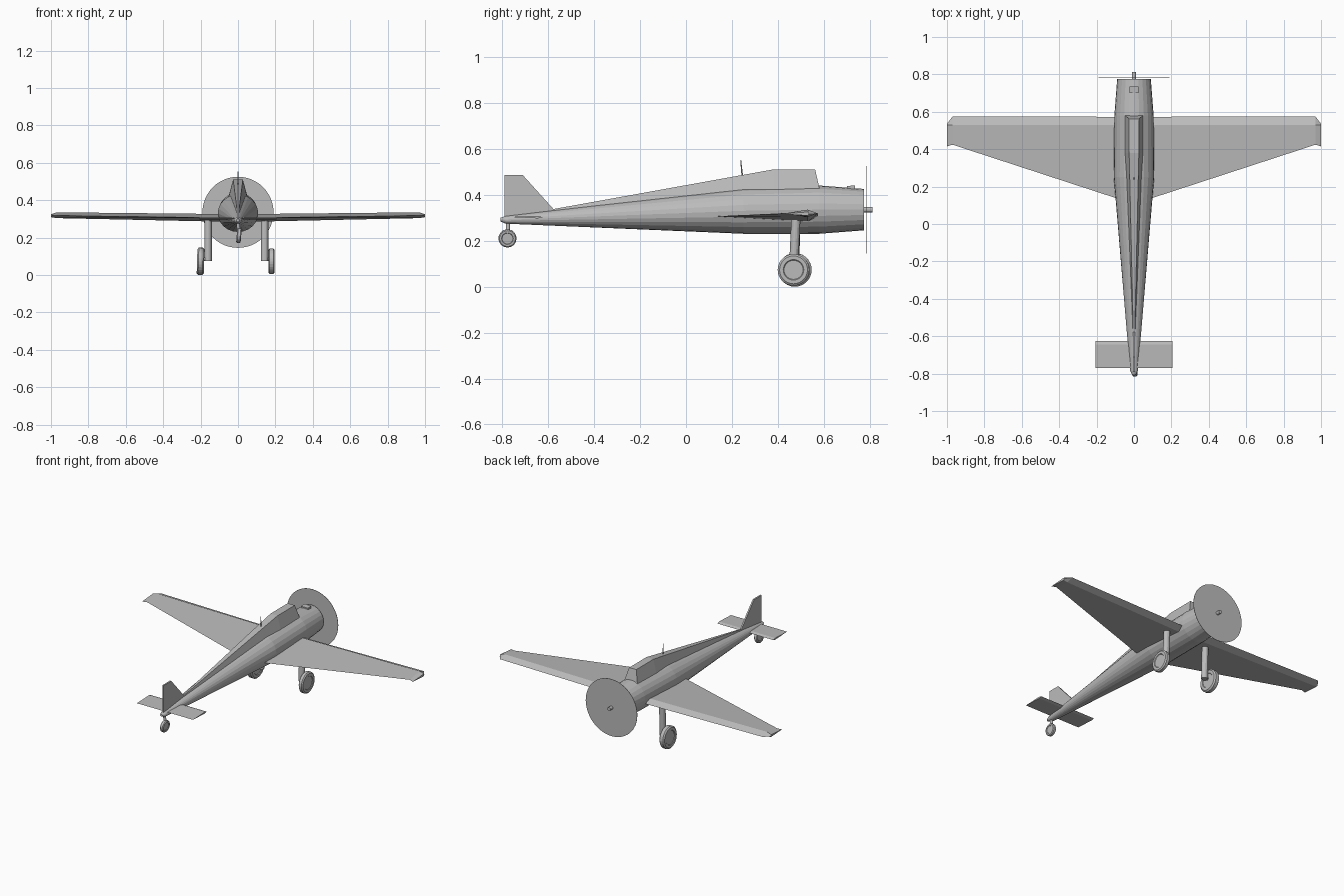
import bpy, bmesh, math
from mathutils import Vector

cube = bpy.data.objects.get("Cube")
if cube:
    bpy.data.objects.remove(cube)

grey = bpy.data.materials.new("plain grey")
grey.use_nodes = True
grey.diffuse_color = (0.5, 0.5, 0.5, 1)
grey.node_tree.nodes["Principled BSDF"].inputs["Base Color"].default_value = (0.5, 0.5, 0.5, 1)


def finish(name, bm):
    bmesh.ops.recalc_face_normals(bm, faces=bm.faces)
    mesh = bpy.data.meshes.new(name)
    bm.to_mesh(mesh)
    bm.free()
    mesh.materials.append(grey)
    obj = bpy.data.objects.new(name, mesh)
    bpy.context.collection.objects.link(obj)
    return obj


def loft(name, sections):
    """Skin a list of closed point rings and cap both ends."""
    bm = bmesh.new()
    rings = [[bm.verts.new(p) for p in ring] for ring in sections]
    n = len(rings[0])
    for a, b in zip(rings, rings[1:]):
        for i in range(n):
            j = (i + 1) % n
            bm.faces.new((a[i], a[j], b[j], b[i]))
    bm.faces.new(rings[0])
    bm.faces.new(rings[-1][::-1])
    return finish(name, bm)


def rod(name, start, end, radius, sides=16, radius_end=None):
    """Cylinder or cone between two points."""
    start, end = Vector(start), Vector(end)
    axis = end - start
    bm = bmesh.new()
    bmesh.ops.create_cone(bm, cap_ends=True, segments=sides, radius1=radius,
                          radius2=radius if radius_end is None else radius_end,
                          depth=axis.length)
    obj = finish(name, bm)
    obj.location = (start + end) / 2
    obj.rotation_euler = axis.to_track_quat('Z', 'Y').to_euler()
    return obj


def wheel(name, centre, radius, width, tilt=0.0):
    """Tyre with rounded shoulders and a slightly recessed hub."""
    profile = [(-0.4, 0.0), (-0.4, 0.6), (-0.5, 0.65), (-0.5, 0.88), (-0.3, 1.0),
               (0.3, 1.0), (0.5, 0.88), (0.5, 0.65), (0.4, 0.6), (0.4, 0.0)]
    bm = bmesh.new()
    verts = [bm.verts.new((x * width, 0, r * radius)) for x, r in profile]
    edges = [bm.edges.new(pair) for pair in zip(verts, verts[1:])]
    bmesh.ops.spin(bm, geom=verts + edges, cent=(0, 0, 0), axis=(1, 0, 0),
                   angle=math.tau, steps=28)
    bmesh.ops.remove_doubles(bm, verts=bm.verts, dist=0.0001)
    obj = finish(name, bm)
    obj.location = centre
    obj.rotation_euler.y = tilt
    return obj


# Fuselage: half width, bottom and top height along the length
def oval(y, half, low, high, sides=24):
    return [(half * math.cos(math.tau * i / sides), y,
             (low + high) / 2 + (high - low) / 2 * math.sin(math.tau * i / sides))
            for i in range(sides)]


stations = [(0.775, 0.09, 0.245, 0.425), (0.58, 0.105, 0.23, 0.44),
            (0.25, 0.108, 0.23, 0.43), (-0.785, 0.021, 0.274, 0.307),
            (-0.808, 0.009, 0.284, 0.3)]
loft("fuselage", [oval(*s) for s in stations])

# Canopy running back into a tapering spine
spine = [(0.585, 0.562, 0.053, 0.026, 0.41, 0.51), (0.38, 0.38, 0.051, 0.026, 0.41, 0.51),
         (-0.58, -0.58, 0.012, 0.004, 0.31, 0.337)]
loft("canopy_spine", [[(-b, yb, zb), (-t, yt, zt), (t, yt, zt), (b, yb, zb)]
                      for yb, yt, b, t, zb, zt in spine])

# Air scoop on the cowling
loft("cowl_scoop", [[(-h, 0.735, 0.415), (h, 0.735, 0.415), (h, 0.735, 0.44), (-h, 0.735, 0.44)]
                    if front else
                    [(-h, 0.70, 0.415), (h, 0.70, 0.415), (h, 0.70, 0.438), (-h, 0.70, 0.438)]
                    for h, front in ((0.025, True), (0.025, False))])

# Wings: leading edge, upper ridge, trailing edge, lower ridge
wing = [(0.0, 0.573, 0.107, 0.305, 0.325, 0.283), (0.97, 0.575, 0.424, 0.318, 0.335, 0.304),
        (1.0, 0.536, 0.415, 0.316, 0.325, 0.309)]
for side, label in ((1, "left"), (-1, "right")):
    loft(label + "_wing", [[(side * x, lead, mid), (side * x, 0.53, top),
                            (side * x, trail, mid), (side * x, 0.53, low)]
                           for x, lead, trail, mid, top, low in wing])

# Tailplane and fin
loft("tailplane", [[(x, -0.625, 0.302), (x, -0.645, 0.308), (x, -0.77, 0.303),
                    (x, -0.645, 0.297)] for x in (-0.207, 0.207)])
outline = [(-0.79, 0.295), (-0.79, 0.485), (-0.71, 0.485), (-0.57, 0.33), (-0.57, 0.3)]
loft("tail_fin", [[(x, y, z) for y, z in outline] for x in (-0.005, 0.005)])

# Spinning propeller disc and shaft
rod("propeller_disc", (0, 0.784, 0.335), (0, 0.786, 0.335), 0.19, 48)
rod("propeller_shaft", (0, 0.76, 0.335), (0, 0.812, 0.335), 0.012, 12)

# Aerial mast
rod("aerial_mast", (0, 0.247, 0.46), (0, 0.238, 0.552), 0.004, 8, 0.002)

# Main landing gear
rod("left_gear_leg", (0.142, 0.479, 0.31), (0.142, 0.468, 0.075), 0.02)
rod("right_gear_leg", (-0.16, 0.479, 0.31), (-0.16, 0.472, 0.075), 0.02)
wheel("left_wheel", (0.179, 0.468, 0.073), 0.069, 0.032)
wheel("right_wheel", (-0.2, 0.474, 0.073), 0.073, 0.038, 0.03)
for label, x, reach in (("left", 0.142, 0.18), ("right", -0.16, -0.2)):
    rod(label + "_axle", (x, 0.47, 0.085), (reach, 0.47, 0.085), 0.01, 12)

# Tail wheel
rod("tail_wheel_leg", (0, -0.775, 0.29), (0.005, -0.775, 0.215), 0.009, 12)
wheel("tail_wheel", (0.005, -0.777, 0.21), 0.039, 0.024, 0.08)
